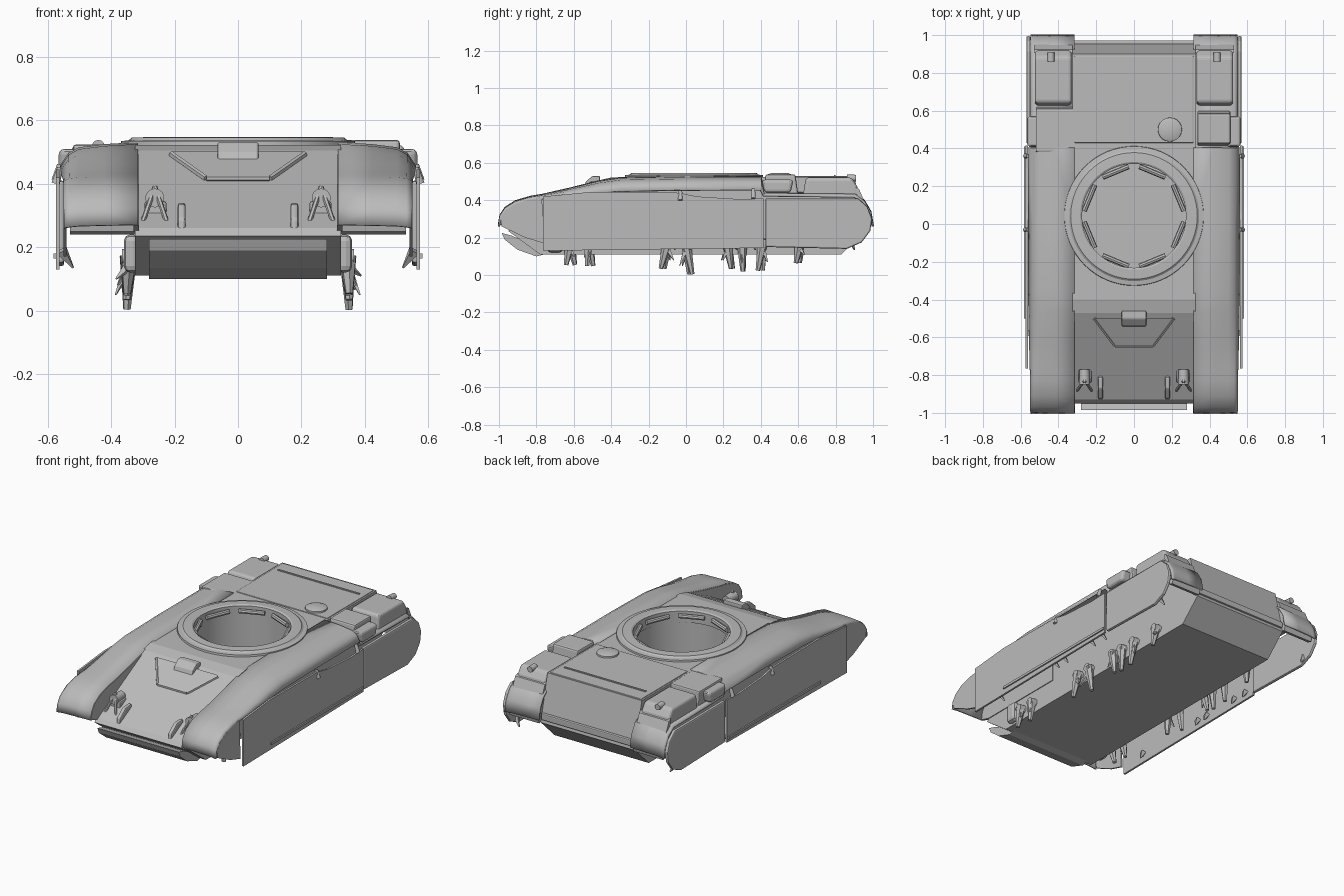
import bpy, bmesh, math, random
from mathutils import Vector

if "Cube" in bpy.data.objects:
    bpy.data.objects.remove(bpy.data.objects["Cube"])

random.seed(4)
grey = bpy.data.materials.new("plain grey")
grey.diffuse_color = (0.5, 0.5, 0.5, 1)
grey.use_nodes = True
grey.node_tree.nodes["Principled BSDF"].inputs["Base Color"].default_value = grey.diffuse_color


def finish(name, bm, smooth=None):
    bmesh.ops.recalc_face_normals(bm, faces=bm.faces)
    me = bpy.data.meshes.new(name)
    bm.to_mesh(me)
    bm.free()
    ob = bpy.data.objects.new(name, me)
    bpy.context.collection.objects.link(ob)
    me.materials.append(grey)
    if smooth:
        bpy.ops.object.select_all(action='DESELECT')
        ob.select_set(True)
        bpy.context.view_layer.objects.active = ob
        bpy.ops.object.shade_smooth_by_angle(angle=math.radians(smooth))
    return ob


def bevel(ob, width, segments=2):
    m = ob.modifiers.new("bevel", 'BEVEL')
    m.width, m.segments = width, segments
    m.limit_method = 'ANGLE'
    return ob


def prism(name, pts, x0, x1):
    """Side profile in y, z extruded across x."""
    bm = bmesh.new()
    a = [bm.verts.new((x0, y, z)) for y, z in pts]
    b = [bm.verts.new((x1, y, z)) for y, z in pts]
    n = len(pts)
    bm.faces.new(a)
    bm.faces.new(b)
    for i in range(n):
        bm.faces.new((a[i], a[(i + 1) % n], b[(i + 1) % n], b[i]))
    return finish(name, bm)


def box(name, x0, x1, y0, y1, z0, z1, b=0.0):
    ob = prism(name, [(y0, z0), (y1, z0), (y1, z1), (y0, z1)], min(x0, x1), max(x0, x1))
    return bevel(ob, b) if b else ob


def lathe(name, prof, cx, cy, n=48, closed=True, smooth=25):
    bm = bmesh.new()
    rings = []
    for i in range(n):
        t = 2 * math.pi * i / n
        rings.append([bm.verts.new((cx + r * math.cos(t), cy + r * math.sin(t), z)) for r, z in prof])
    m = len(prof)
    for i in range(n):
        p, q = rings[i], rings[(i + 1) % n]
        for j in range(m if closed else m - 1):
            k = (j + 1) % m
            bm.faces.new((p[j], q[j], q[k], p[k]))
    bmesh.ops.remove_doubles(bm, verts=bm.verts, dist=0.0005)
    return finish(name, bm, smooth)


def rod(name, a, b, r0, r1, n=10):
    a, b = Vector(a), Vector(b)
    bm = bmesh.new()
    bmesh.ops.create_cone(bm, cap_ends=True, segments=n, radius1=r0, radius2=r1, depth=(b - a).length)
    rot = (b - a).to_track_quat('Z', 'Y').to_matrix()
    for v in bm.verts:
        v.co = rot @ v.co + (a + b) / 2
    return finish(name, bm, 40)


# central hull with turret well
hull = prism("hull", [(-0.95, 0.235), (-0.93, 0.26), (-0.47, 0.505), (-0.40, 0.522), (0.90, 0.525),
                      (0.965, 0.24), (0.83, 0.11), (-0.78, 0.11)], -0.325, 0.325)
cut = lathe("well_cutter", [(0, 0.125), (0.28, 0.125), (0.28, 0.7), (0, 0.7)], 0, 0.04, closed=False)
cut.hide_render = True
cut.hide_viewport = True
m = hull.modifiers.new("well", 'BOOLEAN')
m.object, m.operation, m.solver = cut, 'DIFFERENCE', 'EXACT'

# turret ring and inner lugs
lathe("turret_ring", [(0.275, 0.47), (0.275, 0.541), (0.285, 0.547), (0.335, 0.545), (0.345, 0.537),
                      (0.368, 0.534), (0.373, 0.50)], 0, 0.043, 64)
for i in range(8):
    t = 2 * math.pi * (i + 0.5) / 8
    p = Vector((math.cos(t), math.sin(t), 0))
    s = Vector((-p.y, p.x, 0)) * 0.075
    c = p * 0.255 + Vector((0, 0.04, 0.515))
    rod("ring_lug", c - s, c + s, 0.014, 0.014, 8)

# dozer blade folded under the nose
prism("nose_blade", [(-0.985, 0.225), (-0.97, 0.19), (-0.90, 0.135), (-0.80, 0.10), (-0.76, 0.11),
                     (-0.80, 0.15), (-0.93, 0.21)], -0.28, 0.28)

# fenders: lofted plates with rounded outer shoulder
fender_line = [(-1.0, 0.27), (-0.992, 0.32), (-0.965, 0.36), (-0.91, 0.395), (-0.83, 0.418), (-0.77, 0.428),
               (-0.62, 0.462), (-0.47, 0.50), (-0.35, 0.519), (0.0, 0.525), (0.40, 0.525), (0.415, 0.44),
               (0.90, 0.435), (0.95, 0.40), (0.985, 0.34), (0.998, 0.27)]
for s, side in ((1, "right"), (-1, "left")):
    bm = bmesh.new()
    rows = []
    for y, z in fender_line:
        f = min(1, max(0, (y + 0.8) / 0.4)) if y < 0.41 else 0.0
        sec = [(0.315, 0), (0.42, -0.002 - 0.004 * f), (0.50, -0.004 - 0.012 * f),
               (0.53, -0.007 - 0.025 * f), (0.548 + 0.008 * f, -0.016 - 0.055 * f)]
        rows.append([bm.verts.new((s * x, y, max(z + d, 0.26))) for x, d in sec])
    for p, q in zip(rows, rows[1:]):
        for j in range(4):
            bm.faces.new((p[j], p[j + 1], q[j + 1], q[j]))
    fender = finish(side + "_fender", bm, 40)
    sol = fender.modifiers.new("thickness", 'SOLIDIFY')
    sol.thickness, sol.offset = 0.012, 0

    # wall between fender and glacis
    wall = [p for p in fender_line if p[0] < -0.3] + [(-0.35, 0.25), (-0.93, 0.25)]
    prism(side + "_fender_wall", wall, s * 0.312, s * 0.33)

    # outer side plate of the front mudguard
    cheek = [(y, z - 0.012) for y, z in fender_line if -1 < y < -0.7]
    prism(side + "_mudguard_cheek", cheek + [(-0.76, 0.17), (-0.86, 0.20), (-0.985, 0.26)],
          s * 0.54, s * 0.55)

    # long side skirt, lower rail and straps
    prism(side + "_skirt", [(-0.765, 0.13), (0.415, 0.145), (0.415, 0.41), (0.30, 0.405), (0.06, 0.42),
                            (-0.04, 0.44), (-0.50, 0.445), (-0.765, 0.42)], s * 0.562, s * 0.574)
    box(side + "_skirt_rail", s * 0.57, s * 0.582, -0.50, 0.41, 0.165, 0.18)
    for y, z in ((-0.03, 0.42), (0.36, 0.43)):
        rod(side + "_strap", (s * 0.575, y, z - 0.02), (s * 0.56, y, z + 0.03), 0.013, 0.01)

    # rounded rear skirt
    bevel(prism(side + "_rear_skirt", [(0.425, 0.15), (0.86, 0.14), (0.94, 0.175), (0.985, 0.235), (0.995, 0.30),
                                       (0.97, 0.365), (0.92, 0.41), (0.425, 0.41)],
                s * 0.548, s * 0.57), 0.008)

    # stowage boxes on the rear fender; the left one blends into the deck
    if s > 0:
        bevel(prism("right_front_box", [(0.41, 0.43), (0.60, 0.43), (0.585, 0.538), (0.425, 0.538)],
                    0.335, 0.51), 0.01)
    else:
        bevel(prism("left_front_box", [(0.38, 0.43), (0.62, 0.43), (0.61, 0.523), (0.38, 0.523)],
                    -0.31, -0.52), 0.008)
    bevel(prism(side + "_box_bulge", [(0.42, 0.44), (0.56, 0.44), (0.575, 0.51), (0.405, 0.51)],
                s * 0.49, s * 0.565), 0.018, 3)
    bevel(prism(side + "_rear_bin", [(0.625, 0.42), (0.93, 0.42), (0.915, 0.475), (0.885, 0.522), (0.64, 0.522)],
                s * 0.33, s * 0.525), 0.018, 3)
    rod(side + "_tail_lamp", (s * 0.44, 0.86, 0.518), (s * 0.44, 0.91, 0.518), 0.02, 0.018, 12)

    # rear mudguard flap
    prism(side + "_rear_flap", [(0.905, 0.47), (0.925, 0.46), (0.995, 0.30), (0.98, 0.24), (0.95, 0.25)],
          s * 0.325, s * 0.53)

    # headlights with guards and tow hooks
    rod(side + "_headlight", (s * 0.262, -0.85, 0.355), (s * 0.262, -0.77, 0.355), 0.03, 0.026, 14)
    box(side + "_lamp_bracket", s * 0.225, s * 0.295, -0.84, -0.77, 0.29, 0.345, 0.008)
    for x in (0.225, 0.30):
        rod(side + "_lamp_guard", (s * x, -0.88, 0.28), (s * 0.262, -0.83, 0.39), 0.008, 0.008, 6)
    bevel(prism(side + "_tow_hook", [(-0.93, 0.25), (-0.80, 0.31), (-0.81, 0.34), (-0.87, 0.335), (-0.925, 0.29)],
                s * 0.165, s * 0.19), 0.008)

    # torn suspension arms below the tub
    box(side + "_front_hub", s * 0.31, s * 0.36, -0.74, -0.66, 0.12, 0.24, 0.02)
    for y, low in ((-0.62, 0.05), (-0.52, 0.045), (-0.10, 0.03), (0.0, 0.0), (0.22, 0.03), (0.30, 0.015),
                   (0.41, 0.02), (0.61, 0.06)):
        rod(side + "_axle_stub", (s * 0.31, y, 0.17), (s * 0.365, y, 0.17), 0.028, 0.024, 10)
        dy = random.uniform(-0.04, 0.04)
        rod(side + "_swing_arm", (s * 0.345, y, 0.17), (s * 0.35, y + dy, low + 0.004), 0.028, 0.012, 6)
        x = random.uniform(0.36, 0.39)
        rod(side + "_arm_shard", (s * 0.345, y, 0.14), (s * x, y - dy, low + 0.05), 0.018, 0.003, 4)
    # ragged hanging bits inside the skirt
    for y in (-0.58, -0.08, 0.0, 0.25, 0.35, 0.88):
        rod(side + "_skirt_shard", (s * 0.555, y, 0.19), (s * 0.52, y + 0.02, 0.135), 0.02, 0.004, 4)


# splash guard on the glacis
def glacis(x, y, h):
    return (x, y, 0.26 + (y + 0.93) * 0.533 + h)


vee = [(-0.21, -0.50), (-0.10, -0.645), (0.10, -0.645), (0.21, -0.50)]
for p, q in zip(vee, vee[1:]):
    rod("splash_guard", glacis(*p, 0.004), glacis(*q, 0.004), 0.010, 0.010, 6)
bm = bmesh.new()
bm.faces.new([bm.verts.new(glacis(x, y, 0.012)) for x, y in vee])
finish("splash_plate", bm)

# driver periscope
bevel(prism("periscope", [(-0.55, 0.46), (-0.535, 0.50), (-0.50, 0.53), (-0.46, 0.53), (-0.46, 0.48)],
            -0.065, 0.065), 0.006)

# engine deck: slat and round vent
box("engine_deck", -0.315, 0.315, 0.43, 0.89, 0.515, 0.529, 0.004)
box("deck_slat", -0.28, 0.28, 0.79, 0.80, 0.525, 0.535)
lathe("round_vent", [(0.065, 0.52), (0.063, 0.538), (0.045, 0.545), (0, 0.547)], 0.19, 0.50, 20, False)

# rear plate lip
box("rear_lip", -0.32, 0.32, 0.95, 0.972, 0.26, 0.30, 0.006)
